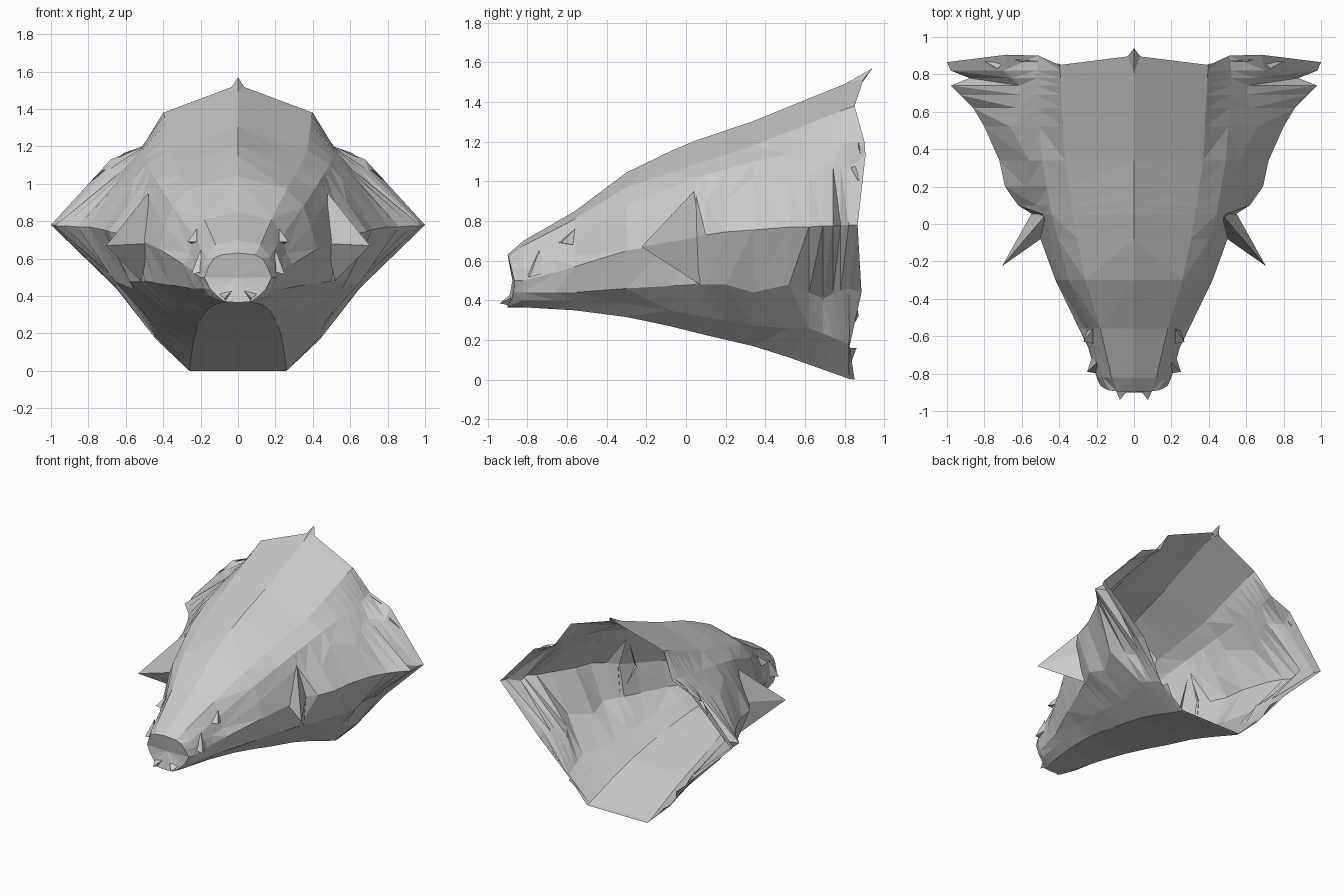
import bpy

# stations along the head (front to back)
STATIONS = [-0.82, -0.66, -0.56, -0.3, -0.08, 0.05, 0.1, 0.2, 0.34, 0.52, 0.62, 0.69, 0.74, 0.78, 0.82]

# lengthwise rails as (y, x, z), from crown round to underside
crown = [(-.82, 0, .70), (-.56, 0, .85), (-.33, 0, 1.03), (0, 0, 1.19), (.33, 0, 1.30), (.6, 0, 1.41), (.86, 0, 1.515)]
upper = [(-.82, .12, .675), (-.56, .18, .81), (-.3, .26, .97), (0, .32, 1.07), (.34, .37, 1.18), (.82, .395, 1.37)]
temple = [(-.82, .17, .61), (-.56, .235, .72), (-.3, .35, .88), (.05, .44, 1.02), (.34, .49, 1.10), (.69, .52, 1.17), (.82, .52, 1.19)]
notch = [(-.82, .19, .56), (-.56, .26, .63), (-.3, .39, .77), (.05, .48, .93), (.1, .52, .90), (.2, .58, .90),
         (.34, .56, 1.02), (.52, .66, .98), (.69, .60, 1.08), (.74, .61, 1.08), (.82, .70, 1.07)]
ridge = [(-.82, .20, .50), (-.66, .245, .54), (-.3, .42, .65), (-.08, .50, .69), (.05, .54, .72), (.1, .62, .73), (.2, .69, .745),
         (.34, .72, .755), (.52, .80, .77), (.62, .86, .77), (.69, .93, .775), (.74, .98, .775), (.78, .88, .78), (.82, .98, .78)]
cheek = [(-.82, .18, .44), (-.56, .25, .44), (-.3, .36, .46), (.05, .50, .48), (.2, .58, .48), (.34, .56, .44),
         (.52, .66, .48), (.69, .55, .41), (.78, .62, .45), (.82, .66, .46)]
jaw = [(-.82, .15, .40), (-.4, .23, .40), (0, .33, .335), (.4, .38, .26), (.62, .46, .26), (.82, .44, .18)]
under = [(-.82, .09, .365), (-.48, .15, .345), (-.2, .19, .30), (.1, .22, .225), (.4, .24, .155), (.82, .26, .005)]
keel = [(y, 0, z) for y, x, z in under]
RAILS = [crown, upper, temple, notch, ridge, cheek, jaw, under, keel]

# explicit first and last rings (x, y, z)
NOSE = [(0, -.90, .63), (.09, -.895, .62), (.13, -.89, .60), (.155, -.88, .56), (.18, -.865, .50),
        (.15, -.87, .44), (.11, -.88, .40), (.07, -.90, .37), (0, -.90, .365)]
RIM = [(0, .90, 1.53), (.40, .85, 1.38), (.51, .90, 1.20), (.68, .905, 1.13), (1, .865, .78),
       (.65, .885, .44), (.44, .825, .17), (.26, .85, 0), (0, .85, 0)]


def sample(rail, y):
    for (y0, x0, z0), (y1, x1, z1) in zip(rail, rail[1:]):
        if y <= y1:
            t = (y - y0) / (y1 - y0)
            return (x0 + t * (x1 - x0), y, z0 + t * (z1 - z0))
    return (rail[-1][1], y, rail[-1][2])


def make(name, verts, faces):
    me = bpy.data.meshes.new(name)
    me.from_pydata(verts, [], faces)
    me.update()
    ob = bpy.data.objects.new(name, me)
    bpy.context.collection.objects.link(ob)
    m = ob.modifiers.new("mirror", 'MIRROR')
    m.use_clip = True
    return ob


def spike(name, base, tip):
    n = len(base)
    return make(name, base + [tip], [(i, (i + 1) % n, n) for i in range(n)])


# head shell, open at the back
rings = [NOSE] + [[sample(r, y) for r in RAILS] for y in STATIONS] + [RIM]
n = len(RAILS)
verts = [p for ring in rings for p in ring]
faces = []
for i in range(len(rings) - 1):
    for j in range(n - 1):
        a = i * n + j
        b, c, d = a + 1, a + n + 1, a + n
        faces += [(a, b, c), (a, c, d)] if j % 2 else [(a, b, d), (b, c, d)]
# nose cap, dished towards the middle
verts.append((0, -.875, .50))
faces += [(j + 1, j, len(verts) - 1) for j in range(n - 1)]
make("head_shell", verts, faces)

# brow horn
spike("brow_horn", [(.48, .04, .95), (.54, .07, .72), (.52, .07, .48), (.47, -.06, .68)], (.705, -.225, .67))
# lip tooth and brow nick on the snout
spike("lip_tooth", [(.20, -.74, .65), (.225, -.71, .54), (.19, -.80, .53)], (.25, -.79, .515))
spike("brow_nick", [(.22, -.56, .76), (.25, -.57, .68), (.22, -.64, .69)], (.27, -.63, .69))
# front tooth
spike("front_tooth", [(.03, -.885, .43), (.10, -.885, .41), (.06, -.87, .37)], (.075, -.94, .385))
# crest tip on the rear of the crown
spike("crest_tip", [(.035, .895, 1.515), (0, .80, 1.49), (0, .89, 1.50)], (0, .94, 1.57))

# ragged teeth along the rear rim
for k, (a, b, tip) in enumerate([
        ((.70, .86, 1.08), (.80, .87, 1.0), (.73, .83, 1.07)),
        ((.51, .87, 1.20), (.64, .88, 1.14), (.61, .87, 1.165)),
        ((.60, .86, .39), (.50, .83, .25), (.52, .87, .32)),
        ((.42, .82, .16), (.34, .83, .08), (.41, .86, .16))]):
    make(f"rim_tooth_{k}", [a, b, tip], [(0, 1, 2)])
